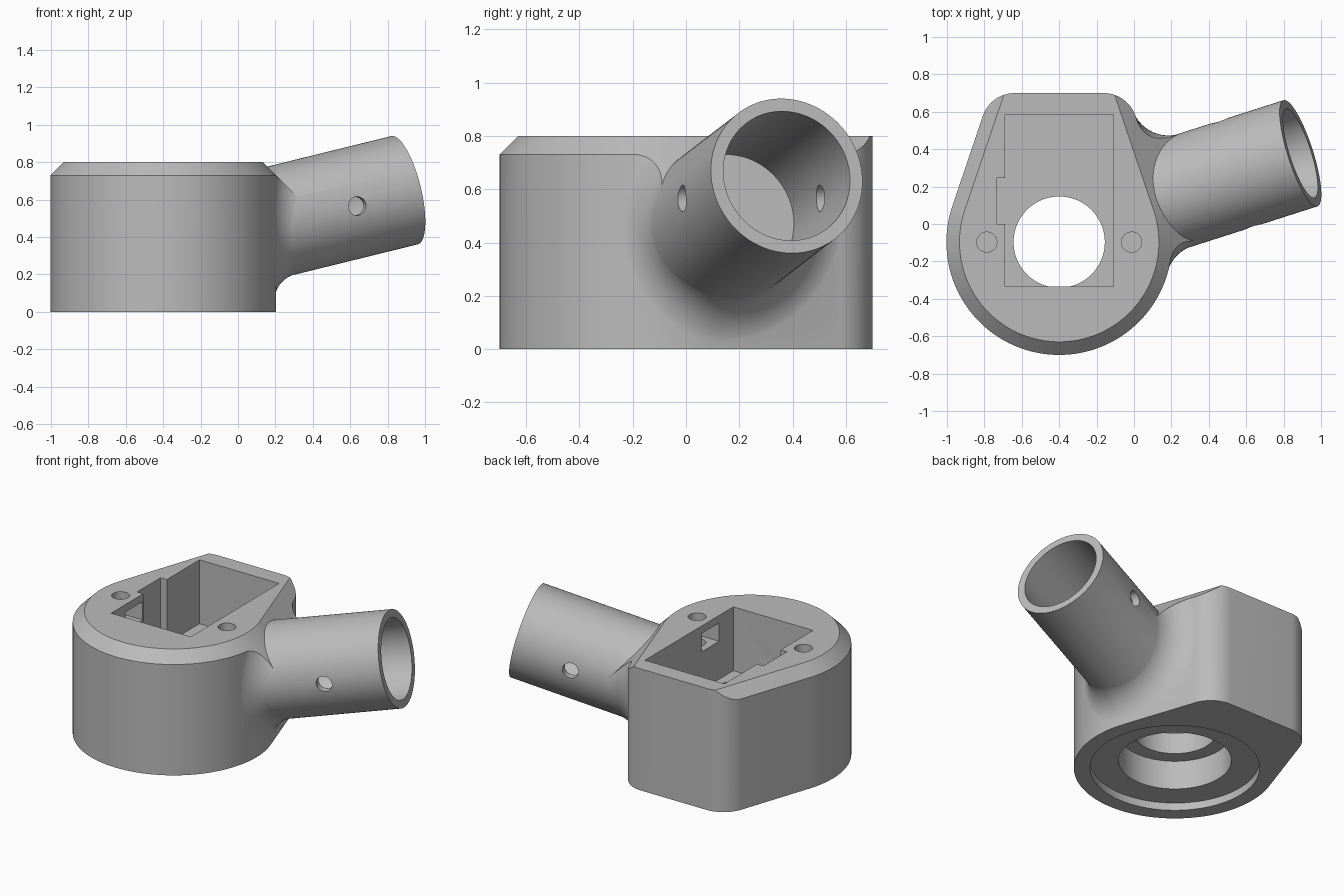
import bpy, bmesh, math
from mathutils import Vector

if "Cube" in bpy.data.objects:
    bpy.data.objects.remove(bpy.data.objects["Cube"])

grey = bpy.data.materials.new("light_grey")
grey.use_nodes = True
grey.diffuse_color = (0.5, 0.5, 0.5, 1)
grey.node_tree.nodes["Principled BSDF"].inputs["Base Color"].default_value = (0.5, 0.5, 0.5, 1)

CX, CY, R = -0.4, -0.097, 0.603        # round end of the housing
SLOPE = math.radians(18.7)             # direction the straight flanks face
BACK, CORNER, TOP, CHAMFER = 0.7, 0.18, 0.8, 0.07
TUBE_R, BORE_R, FILLET = 0.298, 0.249, 0.2
TUBE_END = Vector((0.89, 0.378, 0.65))
AXIS = Vector((1, 0.32, 0.246)).normalized()
SIDE = AXIS.cross(Vector((0, 0, 1))).normalized()
UP = SIDE.cross(AXIS)


def finish(bm, name):
    bmesh.ops.recalc_face_normals(bm, faces=bm.faces)
    mesh = bpy.data.meshes.new(name)
    bm.to_mesh(mesh)
    bm.free()
    obj = bpy.data.objects.new(name, mesh)
    bpy.context.collection.objects.link(obj)
    mesh.materials.append(grey)
    return obj


def loft(name, rings, closed=False):
    """Skin a list of equal rings, capping the ends or joining them up."""
    bm = bmesh.new()
    rows = [[bm.verts.new(p) for p in ring] for ring in rings]
    pairs = list(zip(rows, rows[1:])) + ([(rows[-1], rows[0])] if closed else [])
    for a, b in pairs:
        for i in range(len(a)):
            j = (i + 1) % len(a)
            bm.faces.new((a[i], a[j], b[j], b[i]))
    if not closed:
        bm.faces.new(rows[0])
        bm.faces.new(rows[-1])
    return finish(bm, name)


def box(name, x0, x1, y0, y1, z0, z1):
    ring = [(x0, y0), (x1, y0), (x1, y1), (x0, y1)]
    return loft(name, [[(x, y, z) for x, y in ring] for z in (z0, z1)])


def rod(name, start, end, radius, n=96):
    start, end = Vector(start), Vector(end)
    d = (end - start).normalized()
    u = SIDE if abs(d.dot(SIDE)) < 0.001 else d.orthogonal().normalized()
    v = u.cross(d)
    angles = [math.tau * i / n for i in range(n)]
    return loft(name, [[p + radius * (u * math.cos(a) + v * math.sin(a)) for a in angles]
                       for p in (start, end)])


def upright(name, x, radius, z0, z1, n=96):
    return rod(name, (x, CY, z0), (x, CY, z1), radius, n)


def combine(target, other, operation):
    mod = target.modifiers.new(operation, 'BOOLEAN')
    mod.operation, mod.solver, mod.object = operation, 'EXACT', other
    graph = bpy.context.evaluated_depsgraph_get()
    mesh = bpy.data.meshes.new_from_object(target.evaluated_get(graph))
    target.modifiers.clear()
    target.data = mesh
    bpy.data.objects.remove(other)


def arc(x, y, r, a0, a1, n):
    steps = [a0 + (a1 - a0) * i / n for i in range(n + 1)]
    return [(x + r * math.cos(a), y + r * math.sin(a)) for a in steps]


# Housing outline: round front, tapering flanks, flat back with rounded corners
qy = BACK - CORNER
qx = (R - CORNER - (qy - CY) * math.sin(SLOPE)) / math.cos(SLOPE)
half = math.pi / 2
outline = (arc(CX + qx, qy, CORNER, SLOPE, half, 12)
           + arc(CX - qx, qy, CORNER, half, math.pi - SLOPE, 12)
           + arc(CX, CY, R, math.pi - SLOPE, math.tau + SLOPE, 90))
body = loft("lamp_housing", [[(x, y, z) for x, y in outline] for z in (0, TOP)])


def nearest(p):
    """Closest point to p on the vertical housing wall."""
    best = None
    for (ax, ay), (bx, by) in zip(outline, outline[1:] + outline[:1]):
        ex, ey = bx - ax, by - ay
        t = ((p.x - ax) * ex + (p.y - ay) * ey) / (ex * ex + ey * ey)
        t = min(1, max(0, t))
        q = Vector((ax + t * ex, ay + t * ey, p.z))
        if best is None or (q - p).length < (best - p).length:
            best = q
    return best


# Rolling-ball fillet between housing wall and tube
sections = []
for i in range(96):
    a = math.tau * i / 96
    n = SIDE * math.cos(a) + UP * math.sin(a)
    near, far = 0.85, 0.1
    for _ in range(24):
        s = (near + far) / 2
        ball = TUBE_END - AXIS * s + n * (TUBE_R + FILLET)
        if (nearest(ball) - ball).length < FILLET:
            near = s
        else:
            far = s
    to_wall = (nearest(ball) - ball).normalized()
    curve = [ball + (-n).slerp(to_wall, k / 12) * (FILLET + 0.002) for k in range(13)]
    tube_in = curve[0] - n * 0.03
    wall_in = curve[-1] + to_wall * 0.05
    along = (wall_in - TUBE_END).dot(AXIS)
    root = TUBE_END + AXIS * along + n * (TUBE_R - 0.032)
    sections.append([tube_in] + curve + [wall_in, root])
combine(body, loft("fillet", sections, closed=True), 'UNION')

# Top chamfer on the front and flanks, continued outward over the fillet
rings = []
for z in (-0.05, TOP):
    r = R + (TOP - CHAMFER) - z
    yb = 1.0
    xb = (r - (yb - CY) * math.sin(SLOPE)) / math.cos(SLOPE)
    ring = arc(CX, CY, r, math.pi - SLOPE, math.tau + SLOPE, 90)
    rings.append([(x, y, z) for x, y in ring + [(CX + xb, yb), (CX - xb, yb)]])
combine(body, loft("chamfer_envelope", rings), 'INTERSECT')
combine(body, box("floor_trim", -2, 2, -2, 2, -1, 0), 'DIFFERENCE')

# Angled tube with blind bore and cross hole
combine(body, rod("tube", TUBE_END - AXIS * 1.04, TUBE_END, TUBE_R), 'UNION')
cross = TUBE_END - AXIS * 0.37
cuts = [
    rod("bore", TUBE_END - AXIS * 0.71, TUBE_END + AXIS * 0.1, BORE_R),
    rod("cross_hole", cross - SIDE * 0.5, cross + SIDE * 0.5, 0.05, 32),
    # Rectangular pocket with side notch
    box("pocket", -0.69, -0.11, -0.335, 0.585, 0.38, 1),
    box("notch", -0.735, -0.6, 0, 0.245, 0.38, 1),
    # Stepped opening from below
    upright("base_recess", CX, 0.506, -0.1, 0.05),
    upright("counterbore", CX, 0.337, -0.1, 0.24),
    upright("lens_hole", CX, 0.244, -0.1, 0.5),
]
# Screw holes and nut slots on both sides of the pocket
for sign in (-1, 1):
    x = CX + sign * 0.387
    inner, outer = CX + sign * 0.27, x + sign * 0.085
    cuts.append(upright("screw_hole", x, 0.054, 0.5, 1, 32))
    cuts.append(box("nut_slot", min(inner, outer), max(inner, outer),
                    CY - 0.09, CY + 0.09, 0.63, 0.75))
for cutter in cuts:
    combine(body, cutter, 'DIFFERENCE')

bpy.ops.object.select_all(action='DESELECT')
body.select_set(True)
bpy.context.view_layer.objects.active = body
bpy.ops.object.shade_smooth_by_angle(angle=math.radians(25))
